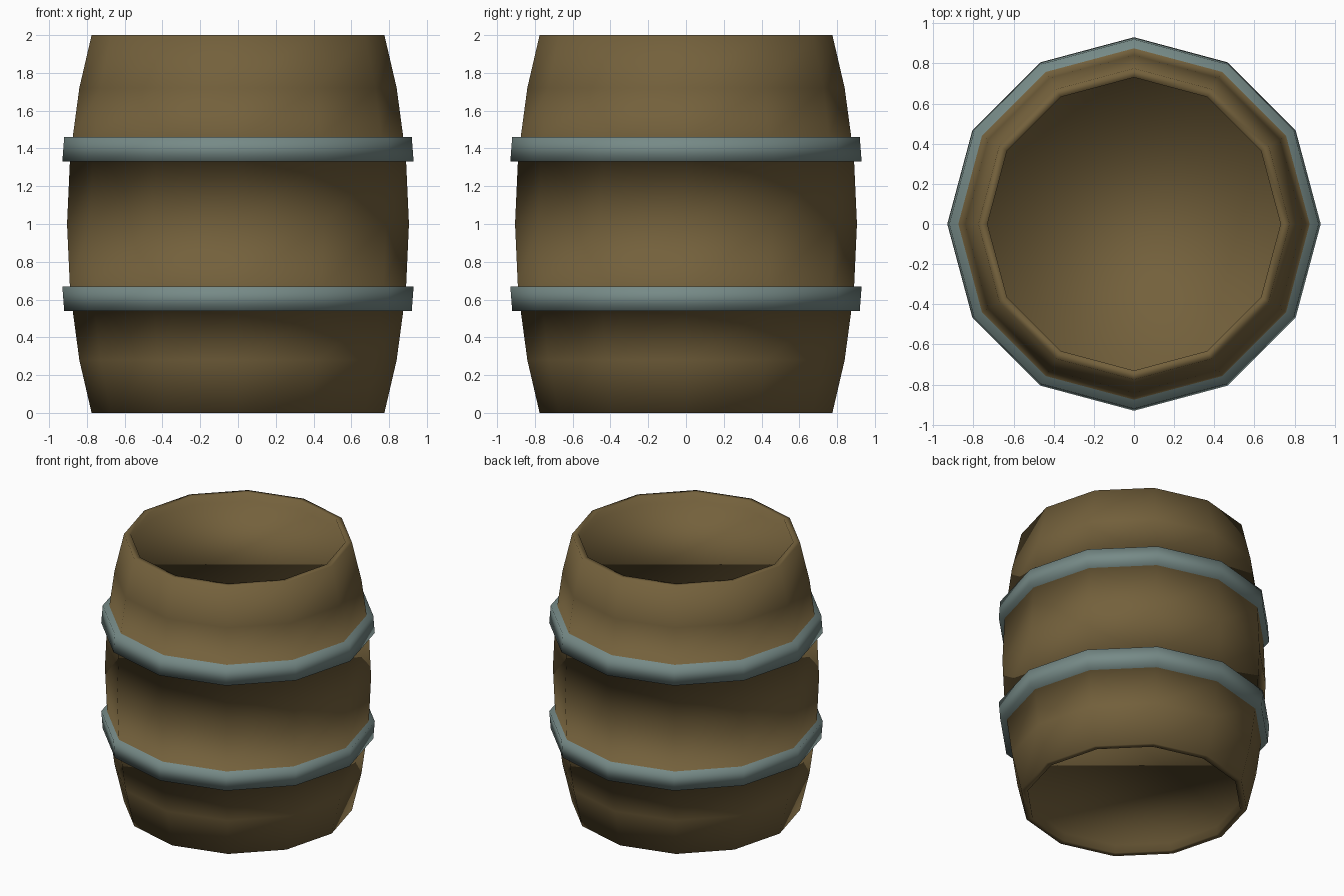
import bpy, bmesh, math

if "Cube" in bpy.data.objects:
    bpy.data.objects.remove(bpy.data.objects["Cube"])

SIDES = 12


def material(name, rgb):
    m = bpy.data.materials.new(name)
    m.diffuse_color = (*rgb, 1.0)
    m.use_nodes = True
    m.node_tree.nodes["Principled BSDF"].inputs["Base Color"].default_value = m.diffuse_color
    return m


wood = material("brown_wood", (0.174, 0.119, 0.045))
metal = material("grey_blue_metal", (0.181, 0.254, 0.242))

# Lower half profile (radius, height, material of the band above the point):
# recessed end, rim, staves, raised hoop, staves up to the middle
lower = [(0.73, 0.06), (0.73, 0.0), (0.775, 0.0), (0.84, 0.28), (0.875, 0.54),
         (0.92, 0.54), (0.93, 0.67), (0.89, 0.67)]
profile = lower + [(0.905, 1.0)] + [(r, 2.0 - z) for r, z in reversed(lower)]
last = len(profile) - 1
hoop_bands = {4, 5, 6, last - 5, last - 6, last - 7}

# Barrel body: lathe the profile, hoops are part of the same skin
bm = bmesh.new()
rings = []
for r, z in profile:
    rings.append([bm.verts.new((r * math.cos(math.tau * i / SIDES),
                                r * math.sin(math.tau * i / SIDES), z))
                  for i in range(SIDES)])
for k in range(last):
    a, b = rings[k], rings[k + 1]
    for i in range(SIDES):
        j = (i + 1) % SIDES
        f = bm.faces.new((a[i], a[j], b[j], b[i]))
        f.material_index = 1 if k in hoop_bands else 0

# Recessed end caps
bm.faces.new(list(reversed(rings[0])))
bm.faces.new(rings[-1])

for f in bm.faces:
    f.smooth = True
bmesh.ops.recalc_face_normals(bm, faces=bm.faces[:])

mesh = bpy.data.meshes.new("barrel")
bm.to_mesh(mesh)
bm.free()
mesh.materials.append(wood)
mesh.materials.append(metal)
barrel = bpy.data.objects.new("barrel", mesh)
bpy.context.collection.objects.link(barrel)
